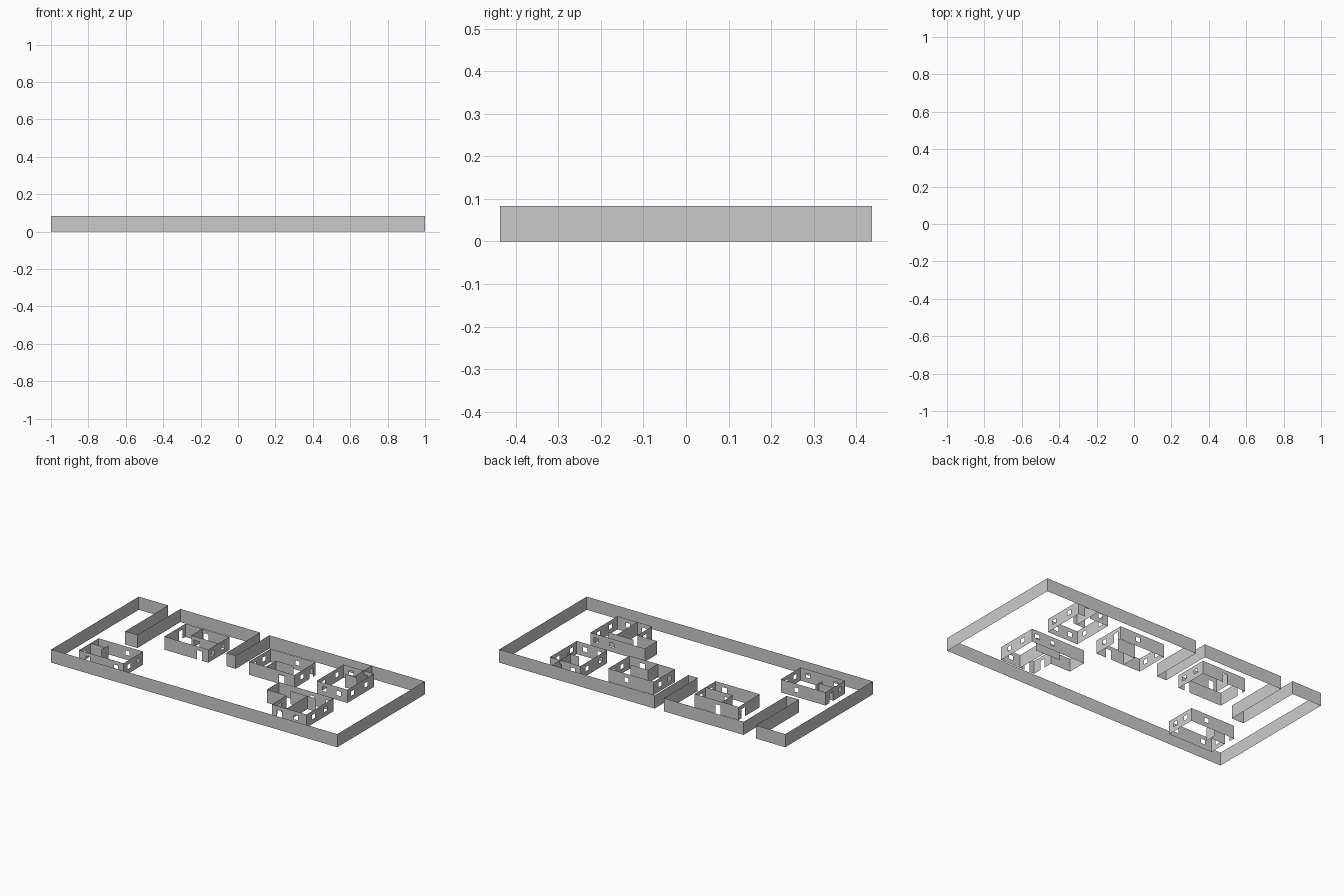
import bpy, bmesh
from mathutils import Vector

if "Cube" in bpy.data.objects:
    bpy.data.objects.remove(bpy.data.objects["Cube"])

H = 0.083                                  # common wall height
DOOR, WINDOW = (0.036, 0.0, 0.058), (0.03, 0.03, 0.058)   # width, sill, head


def wall(bm, a, b, doors=(), windows=()):
    """Thin upright wall from a to b; openings are fractions along the wall."""
    a, b = Vector((*a, 0)), Vector((*b, 0))
    length = (b - a).length
    direction = (b - a) / length

    def panel(s0, s1, z0, z1):
        if s1 - s0 > 1e-5 and z1 - z0 > 1e-5:
            pts = [(s0, z0), (s1, z0), (s1, z1), (s0, z1)]
            bm.faces.new([bm.verts.new(a + direction * s + Vector((0, 0, z)))
                          for s, z in pts])

    holes = sorted([(f, DOOR) for f in doors] + [(f, WINDOW) for f in windows])
    s = 0
    for f, (w, sill, head) in holes:
        s0, s1 = f * length - w / 2, f * length + w / 2
        panel(s, s0, 0, H)                 # solid stretch before the opening
        panel(s0, s1, 0, sill)             # below the window
        panel(s0, s1, head, H)             # lintel
        s = s1
    panel(s, length, 0, H)


def building(name, outline, openings, partitions=()):
    """Closed outline; openings maps wall index to (doors, windows)."""
    bm = bmesh.new()
    for i, p in enumerate(outline):
        wall(bm, p, outline[(i + 1) % len(outline)], *openings.get(i, ()))
    for part in partitions:
        wall(bm, *part)
    bmesh.ops.remove_doubles(bm, verts=bm.verts, dist=1e-5)
    mesh = bpy.data.meshes.new(name)
    bm.to_mesh(mesh)
    bm.free()
    bpy.context.collection.objects.link(bpy.data.objects.new(name, mesh))


def rect(x0, x1, y0, y1):
    # wall order: 0 front, 1 right, 2 back, 3 left
    return [(x0, y0), (x1, y0), (x1, y1), (x0, y1)]


# perimeter wall with two deep notches in the back
Y = 0.437
building("perimeter_wall",
         [(-1, -Y), (1, -Y), (1, Y), (-0.086, Y), (-0.086, 0.1), (-0.152, 0.1),
          (-0.152, Y), (-0.709, Y), (-0.709, 0.008), (-0.794, 0.008),
          (-0.794, Y), (-1, Y)], {})

# back left house
building("back_left_house", rect(-0.57, -0.262, 0.078, 0.289),
         {0: ([0.8], []), 1: ([], [0.22, 0.7]), 2: ([0.53], []), 3: ([0.22], [])},
         [((-0.452, 0.289), (-0.452, 0.179)),
          ((-0.452, 0.179), (-0.262, 0.179), [0.2])])

# back middle house
building("back_middle_house", rect(0.024, 0.34, 0.078, 0.289),
         {0: ([0.72], []), 1: ([0.8], [0.35]), 2: ([], [0.4]), 3: ([], [0.3, 0.75])},
         [((0.142, 0.078), (0.142, 0.176)), ((0.142, 0.176), (0.265, 0.176))])

# back right house, with its partition running out to the perimeter
building("back_right_house", rect(0.489, 0.703, 0.088, 0.355),
         {0: ([], [0.25, 0.72]), 1: ([], [0.2, 0.7]), 2: ([0.3], [0.75]),
          3: ([], [0.25, 0.75])},
         [((0.631, Y), (0.631, 0.254)), ((0.572, 0.254), (0.655, 0.254))])

# front right L-shaped house
building("front_right_house",
         [(0.462, -0.321), (0.703, -0.321), (0.703, -0.051), (0.323, -0.051),
          (0.323, -0.174), (0.462, -0.174)],
         {0: ([0.22], [0.7]), 1: ([], [0.27, 0.7]), 2: ([], [0.1, 0.39]),
          5: ([0.5], [])},
         [((0.446, -0.112), (0.623, -0.112)), ((0.564, -0.112), (0.564, -0.321))])

# front left house
building("front_left_house", rect(-0.864, -0.553, -0.353, -0.158),
         {0: ([], [0.2, 0.83]), 1: ([], [0.27, 0.75]), 2: ([], [0.35]),
          3: ([0.3], [0.75])},
         [((-0.864, -0.238), (-0.762, -0.238)), ((-0.762, -0.206), (-0.762, -0.275))])
